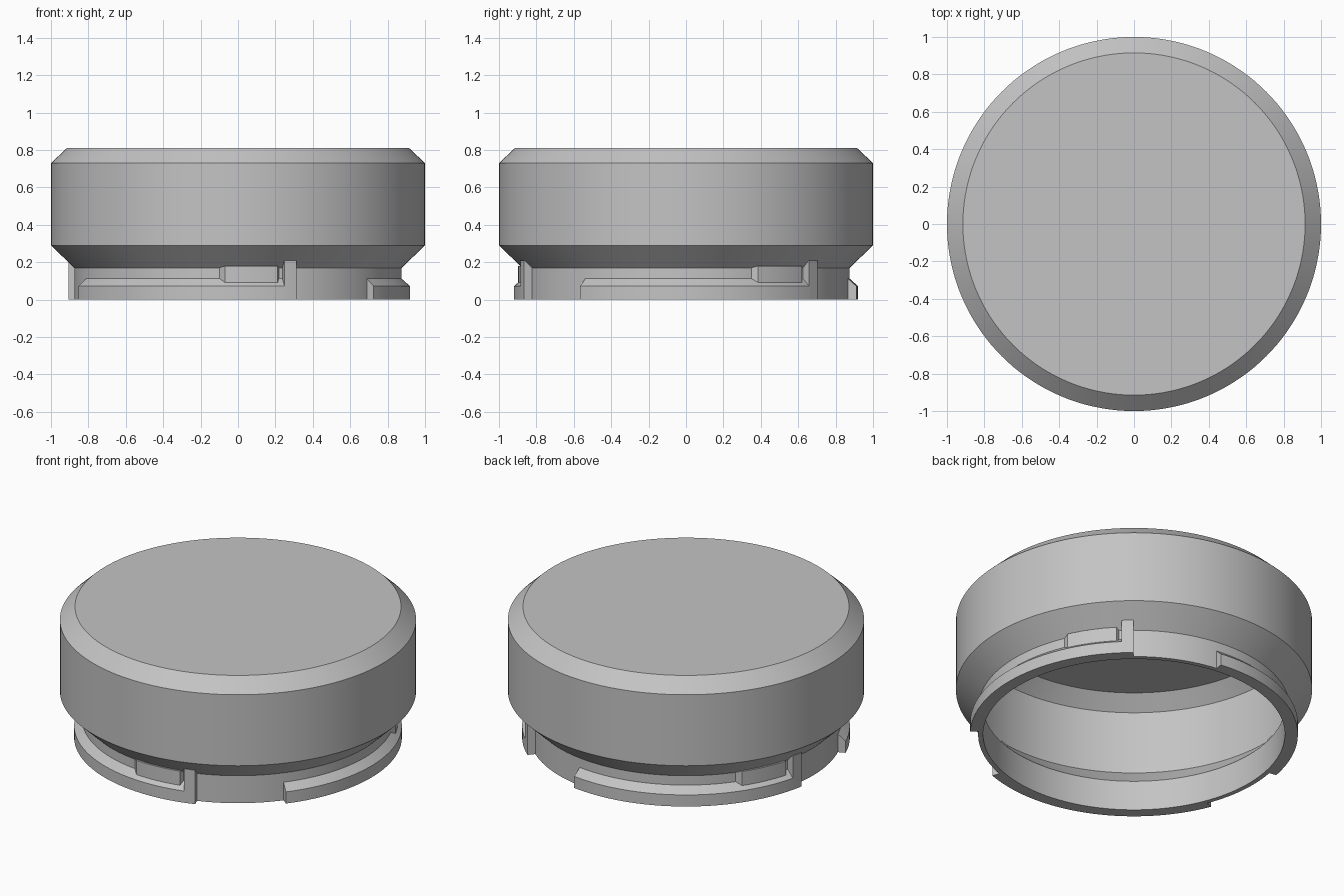
import bpy
import bmesh
from math import cos, sin, radians

cube = bpy.data.objects.get("Cube")
if cube:
    bpy.data.objects.remove(cube, do_unlink=True)

grey = bpy.data.materials.new("plain_grey")
grey.use_nodes = True
colour = (0.55, 0.55, 0.55, 1)
grey.diffuse_color = colour
grey.node_tree.nodes["Principled BSDF"].inputs["Base Color"].default_value = colour


def ring(bm, profile, angle):
    """Place an (r, z) profile at an angle in degrees around the z axis."""
    a = radians(angle)
    return [bm.verts.new((r * cos(a), r * sin(a), z)) for r, z in profile]


def finish(bm, name):
    bmesh.ops.recalc_face_normals(bm, faces=bm.faces)
    mesh = bpy.data.meshes.new(name)
    bm.to_mesh(mesh)
    bm.free()
    mesh.materials.append(grey)
    obj = bpy.data.objects.new(name, mesh)
    bpy.context.collection.objects.link(obj)
    bpy.ops.object.select_all(action="DESELECT")
    bpy.context.view_layer.objects.active = obj
    obj.select_set(True)
    bpy.ops.object.shade_smooth_by_angle(angle=radians(25))
    return obj


def lathe(name, profile, sides=144):
    """Revolve an open profile and cap both of its ends with discs."""
    bm = bmesh.new()
    rings = [ring(bm, profile, 360 * i / sides) for i in range(sides)]
    for i in range(sides):
        a, b = rings[i - 1], rings[i]
        for j in range(len(profile) - 1):
            bm.faces.new((a[j], b[j], b[j + 1], a[j + 1]))
    for end in (0, -1):
        bm.faces.new([r[end] for r in rings])
    return finish(bm, name)


def sweep(name, stations):
    """Join closed profiles given as (angle, profile) into a solid arc."""
    bm = bmesh.new()
    rings = [ring(bm, profile, angle) for angle, profile in stations]
    n = len(rings[0])
    for a, b in zip(rings, rings[1:]):
        for j in range(n):
            k = (j + 1) % n
            bm.faces.new((a[j], b[j], b[k], a[k]))
    bm.faces.new(rings[0])
    bm.faces.new(rings[-1])
    return finish(bm, name)


def arc(start, end, profile, steps):
    return [(start + (end - start) * i / steps, profile) for i in range(steps + 1)]


def block(r, bottom, top, inner=0.86):
    return [(inner, bottom), (r, bottom), (r, top), (inner, top)]


# Hollow cap shell: inside ceiling, inner wall, rim, outer wall, top
lathe("cap_shell", [
    (0.885, 0.78), (0.97, 0.70), (0.97, 0.31), (0.847, 0.185), (0.847, 0),
    (0.875, 0), (0.875, 0.17), (1, 0.29), (1, 0.73), (0.915, 0.81)])

# Three bayonet lugs, each with a stop post and a locking bump
lug = [(0.86, 0), (0.92, 0), (0.92, 0.072), (0.875, 0.112), (0.86, 0.112)]
post = block(0.92, 0, 0.21)
bump = block(0.897, 0.09, 0.18)
flush = block(0.874, 0.09, 0.17)
for i, side in enumerate(("right", "back", "front")):
    turn = 120 * i
    sweep(side + "_lug", arc(turn - 38, turn + 46, lug, 34))
    sweep(side + "_stop_post", arc(turn + 45.7, turn + 49.8, post, 2))
    sweep(side + "_locking_bump",
          [(turn + 23.5, flush)] + arc(turn + 25.5, turn + 43.7, bump, 8)
          + [(turn + 44.5, flush)])
